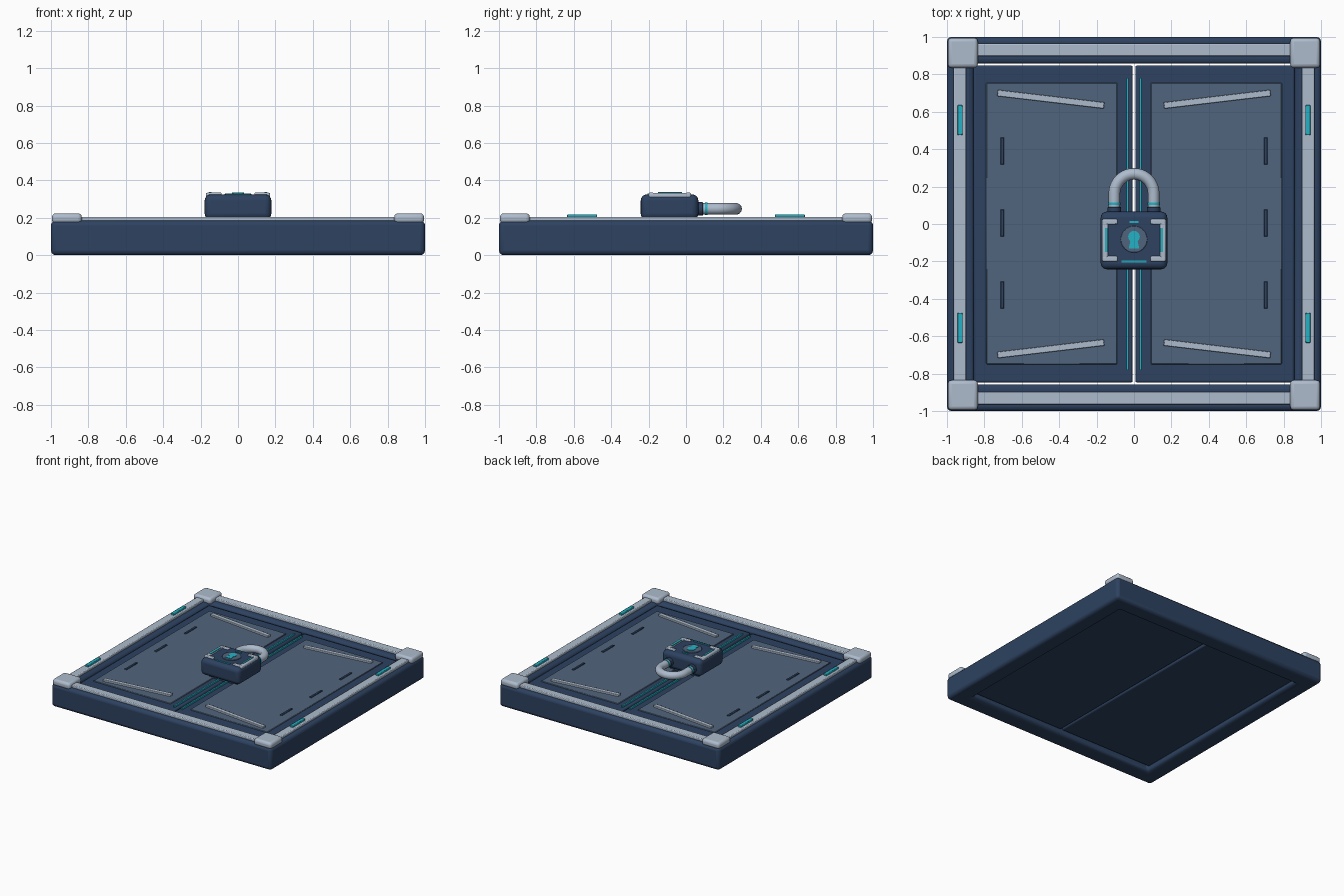
import bpy, bmesh, math
from mathutils import Matrix

if "Cube" in bpy.data.objects:
    bpy.data.objects.remove(bpy.data.objects["Cube"])


def mat(name, rgb):
    m = bpy.data.materials.new(name)
    m.diffuse_color = (*rgb, 1)
    m.use_nodes = True
    m.node_tree.nodes["Principled BSDF"].inputs["Base Color"].default_value = m.diffuse_color
    return m


NAVY = mat("navy", (0.026, 0.054, 0.118))
SLATE = mat("slate_blue", (0.083, 0.130, 0.205))
METAL = mat("light_metal", (0.42, 0.50, 0.61))
CYAN = mat("cyan", (0.018, 0.45, 0.56))


def finish(bm, name, material, bevel=0, segments=3):
    bmesh.ops.recalc_face_normals(bm, faces=bm.faces)
    me = bpy.data.meshes.new(name)
    bm.to_mesh(me)
    bm.free()
    me.materials.append(material)
    ob = bpy.data.objects.new(name, me)
    bpy.context.collection.objects.link(ob)
    if bevel:
        mod = ob.modifiers.new("bevel", "BEVEL")
        mod.width, mod.segments = bevel, segments
        mod.limit_method = "ANGLE"
    bpy.context.view_layer.objects.active = ob
    ob.select_set(True)
    bpy.ops.object.shade_smooth_by_angle(angle=math.radians(35))
    ob.select_set(False)
    return ob


def box(name, x, y, z, material, bevel=0, segments=3, turn=0):
    """Box from (min, max) ranges, optionally turned about its own z axis."""
    bm = bmesh.new()
    mid = [(a + b) / 2 for a, b in (x, y, z)]
    size = [abs(b - a) for a, b in (x, y, z)]
    bmesh.ops.create_cube(bm, size=1, matrix=Matrix.Translation(mid)
                          @ Matrix.Rotation(turn, 4, "Z") @ Matrix.Diagonal((*size, 1)))
    return finish(bm, name, material, bevel, segments)


def cylinder(name, loc, r, depth, material, axis="Z", bevel=0):
    bm = bmesh.new()
    rot = Matrix.Rotation(math.pi / 2, 4, "X") if axis == "Y" else Matrix()
    bmesh.ops.create_cone(bm, cap_ends=True, segments=32, radius1=r, radius2=r,
                          depth=depth, matrix=Matrix.Translation(loc) @ rot)
    return finish(bm, name, material, bevel, 2)


def prism(name, pts, z0, z1, material):
    bm = bmesh.new()
    face = bm.faces.new([bm.verts.new((x, y, z0)) for x, y in pts])
    top = bmesh.ops.extrude_face_region(bm, geom=[face])["geom"]
    bmesh.ops.translate(bm, vec=(0, 0, z1 - z0),
                        verts=[v for v in top if isinstance(v, bmesh.types.BMVert)])
    return finish(bm, name, material)


# Square outer frame, open in the middle
bm = bmesh.new()
corners = [(-1, -1), (1, -1), (1, 1), (-1, 1)]
ring = [[bm.verts.new((x * s, y * s, z)) for x, y in corners]
        for s, z in ((1, 0), (1, 0.185), (0.858, 0.185), (0.858, 0))]
for i in range(4):
    for j in range(4):
        a, b, k = ring[i], ring[(i + 1) % 4], (j + 1) % 4
        bm.faces.new((a[j], a[k], b[k], b[j]))
finish(bm, "outer_frame", NAVY, 0.025)

# Metal rail strips and corner caps
for s in (-1, 1):
    e = sorted((s * 0.898, s * 0.964))
    box("cross_strip", (-0.86, 0.86), e, (0.175, 0.205), METAL, 0.006, 2)
    box("side_strip", e, (-0.86, 0.86), (0.175, 0.205), METAL, 0.006, 2)
    for t in (-1, 1):
        box("corner_cap", sorted((s * 0.835, s * 0.995)), sorted((t * 0.835, t * 0.995)),
            (0.17, 0.224), METAL, 0.02)
        # Glowing lamp on each side strip
        box("side_lamp", (s * 0.93 - 0.014, s * 0.93 + 0.014),
            sorted((t * 0.475, t * 0.635)), (0.2, 0.219), CYAN, 0.004, 2)

# Two door leaves with their trim
for s in (-1, 1):
    box("door_leaf", sorted((s * 0.007, s * 0.858)), (-0.848, 0.848), (0.04, 0.165), NAVY, 0.01, 2)
    box("door_panel", sorted((s * 0.09, s * 0.79)), (-0.75, 0.755), (0.16, 0.171), SLATE, 0.003, 1)
    box("seam_light", (s * 0.035 - 0.006, s * 0.035 + 0.006), (-0.78, 0.78), (0.16, 0.178), CYAN)
    for t in (-1, 1):
        box("brace_bar", (s * 0.445 - 0.287, s * 0.445 + 0.287),
            (t * 0.667 - 0.017, t * 0.667 + 0.017), (0.165, 0.186), METAL, 0.004, 2,
            turn=s * t * math.radians(6.7))
    for y in (-0.38, 0.005, 0.39):
        box("panel_slot", (s * 0.705 - 0.01, s * 0.705 + 0.01), (y - 0.073, y + 0.073),
            (0.165, 0.177), NAVY, 0.003, 1)

# Padlock body on its mount
box("lock_mount", (-0.13, 0.13), (-0.19, 0.02), (0.16, 0.22), NAVY)
box("lock_body", (-0.178, 0.178), (-0.242, 0.066), (0.19, 0.325), NAVY, 0.032, 4)

# Shackle: two straight arms joined by a half circle
curve = bpy.data.curves.new("shackle_path", "CURVE")
curve.dimensions = "3D"
curve.bevel_depth, curve.bevel_resolution, curve.use_fill_caps = 0.031, 5, True
path = [(0.105, 0.03)]
path += [(0.105 * math.cos(math.pi * i / 20), 0.163 + 0.105 * math.sin(math.pi * i / 20))
         for i in range(21)]
path += [(-0.105, 0.03)]
spline = curve.splines.new("POLY")
spline.points.add(len(path) - 1)
for p, (x, y) in zip(spline.points, path):
    p.co = (x, y, 0.248, 1)
spline.use_smooth = True
curve.materials.append(METAL)
bpy.context.collection.objects.link(bpy.data.objects.new("shackle", curve))

for s in (-1, 1):
    cylinder("shackle_band", (s * 0.105, 0.108, 0.248), 0.034, 0.012, CYAN, "Y")
    cylinder("shackle_collar", (s * 0.105, 0.076, 0.248), 0.036, 0.03, NAVY, "Y", 0.004)
    # Bracket of one long bar and two tabs, with a light along the bar
    box("bracket_bar", sorted((s * 0.138, s * 0.172)), (-0.2, 0.026), (0.305, 0.334), METAL, 0.008, 2)
    for y in (-0.186, 0.012):
        box("bracket_tab", sorted((s * 0.088, s * 0.168)), (y - 0.014, y + 0.014),
            (0.31, 0.335), METAL, 0.006, 2)
    box("bracket_light", (s * 0.148 - 0.007, s * 0.148 + 0.007), (-0.15, -0.022),
        (0.325, 0.338), CYAN)

# Keyhole disc and lock face lights
cylinder("keyhole_disc", (0, -0.082, 0.325), 0.071, 0.012, SLATE, bevel=0.003)
cylinder("keyhole_round", (0, -0.068, 0.33), 0.031, 0.009, CYAN)
prism("keyhole_stem", [(-0.016, -0.075), (-0.028, -0.13), (0.028, -0.13), (0.016, -0.075)],
      0.326, 0.3342, CYAN)
box("lower_light", (-0.068, 0.068), (-0.205, -0.194), (0.322, 0.33), CYAN)
box("upper_light", (-0.025, 0.025), (0.005, 0.015), (0.322, 0.33), CYAN)
